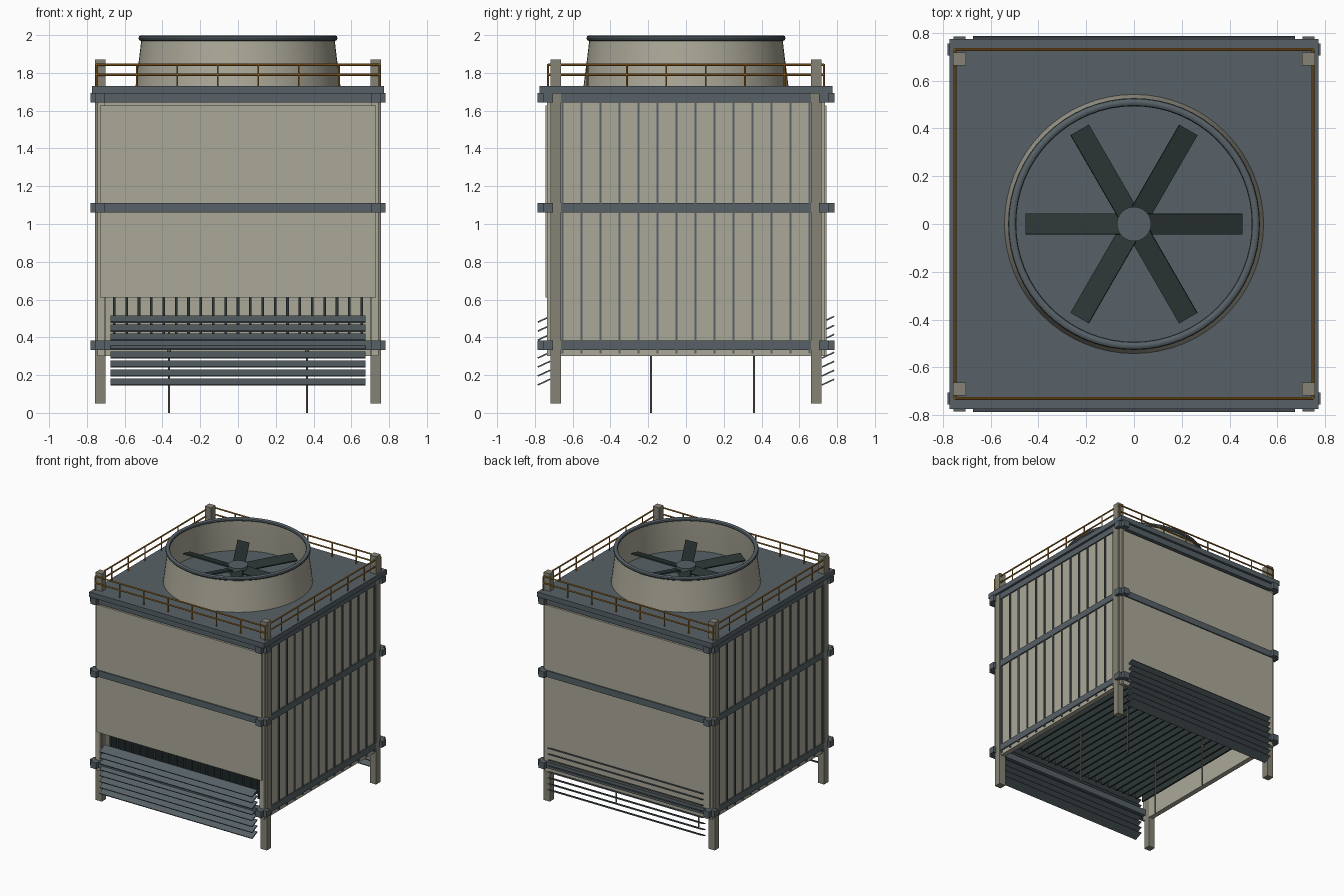
import bpy, bmesh, math
from mathutils import Matrix, Vector

cube = bpy.data.objects.get("Cube")
if cube:
    bpy.data.objects.remove(cube, do_unlink=True)


def material(name, r, g, b):
    m = bpy.data.materials.new(name)
    m.use_nodes = True
    m.diffuse_color = (r, g, b, 1)
    m.node_tree.nodes["Principled BSDF"].inputs["Base Color"].default_value = (r, g, b, 1)
    return m


TAN = material("casing_tan", .41, .395, .315)
POST = material("column_taupe", .24, .23, .18)
STEEL = material("slate_steel", .095, .12, .135)
DARK = material("dark_slate", .025, .036, .036)
OCHRE = material("railing_ochre", .40, .18, .025)


def finish(name, bm, mat, smooth=False):
    bmesh.ops.recalc_face_normals(bm, faces=bm.faces)
    mesh = bpy.data.meshes.new(name)
    bm.to_mesh(mesh)
    bm.free()
    mesh.materials.append(mat)
    ob = bpy.data.objects.new(name, mesh)
    bpy.context.collection.objects.link(ob)
    if smooth:
        bpy.ops.object.select_all(action='DESELECT')
        ob.select_set(True)
        bpy.context.view_layer.objects.active = ob
        bpy.ops.object.shade_smooth_by_angle(angle=math.radians(35))
    return ob


def box(bm, centre, size, rot=Matrix()):
    bmesh.ops.create_cube(bm, size=1, matrix=Matrix.Translation(centre) @ rot @ Matrix.Diagonal((*size, 1)))


def span(bm, x, y, z):
    """Box from (low, high) pairs."""
    pairs = (x, y, z)
    box(bm, [(a + b) / 2 for a, b in pairs], [b - a for a, b in pairs])


def rod(bm, a, b, r, sides=8):
    a, b = Vector(a), Vector(b)
    d = b - a
    rot = d.to_track_quat('Z', 'Y').to_matrix().to_4x4()
    bmesh.ops.create_cone(bm, cap_ends=True, segments=sides, radius1=r, radius2=r, depth=d.length,
                          matrix=Matrix.Translation((a + b) / 2) @ rot)


def lathe(name, profile, mat, steps=64):
    bm = bmesh.new()
    rings = [[bm.verts.new((r * math.cos(i * math.tau / steps), r * math.sin(i * math.tau / steps), z))
              for i in range(steps)] for r, z in profile]
    for a, b in zip(rings, rings[1:] + rings[:1]):
        for i in range(steps):
            j = (i + 1) % steps
            bm.faces.new((a[i], a[j], b[j], b[i]))
    return finish(name, bm, mat, True)


# Corner columns
bm = bmesh.new()
for sx in (-1, 1):
    for sy in (-1, 1):
        box(bm, (sx * .73, sy * .69, .96), (.055, .055, 1.82))
finish("corner_columns", bm, POST)

# Casing walls: sides and back reach low, the front stops above the air inlet
bm = bmesh.new()
for s in (-1, 1):
    box(bm, (s * .725, 0, .975), (.04, 1.47, 1.35))
finish("side_walls", bm, TAN)
bm = bmesh.new()
span(bm, (-.73, .73), (-.745, -.725), (.61, 1.628))
span(bm, (-.71, .71), (-.725, -.705), (1.55, 1.69))
finish("front_wall", bm, TAN)
bm = bmesh.new()
span(bm, (-.73, .73), (.725, .745), (.30, 1.628))
span(bm, (-.71, .71), (.705, .725), (1.55, 1.69))
finish("back_wall", bm, TAN)

# Vertical ribs on the side walls
bm = bmesh.new()
for s in (-1, 1):
    for i in range(14):
        box(bm, (s * .745, (i - 6.5) * .1005, .98), (.015, .012, 1.33))
finish("side_ribs", bm, STEEL)

# Ring beams with crossing ends
bm = bmesh.new()
for z in (.358, 1.086, 1.668):
    for s in (-1, 1):
        box(bm, (0, s * .73, z), (1.56, .05, .05))
        box(bm, (s * .73, 0, z), (.05, 1.57, .05))
finish("ring_beams", bm, STEEL)

# Roof deck
bm = bmesh.new()
span(bm, (-.773, .773), (-.775, .775), (1.69, 1.73))
finish("roof_deck", bm, STEEL)

# Inlet louvers, front and back tilted the same way
bm = bmesh.new()
tilt = Matrix.Rotation(math.radians(25), 4, 'X')
for s in (-1, 1):
    for i in range(8):
        box(bm, (0, s * .752, .163 + i * .0475), (1.35, .072, .008), tilt)
finish("inlet_louvers", bm, STEEL)

# Fill sheets inside
bm = bmesh.new()
for i in range(21):
    box(bm, ((i - 10) * .0655, 0, .68), (.014, 1.36, .52))
finish("fill_sheets", bm, DARK)

# Thin supply pipes below
bm = bmesh.new()
for x in (-.365, .365):
    for y in (-.185, .36):
        rod(bm, (x, y, 0), (x, y, .44), .006)
        rod(bm, (x, y, .325), (x, y, .34), .011)
finish("supply_pipes", bm, POST)

# Fan stack and rim
lathe("fan_stack", [(.543, 1.725), (.535, 1.79), (.523, 1.88), (.512, 1.975),
                    (.497, 1.975), (.503, 1.88), (.512, 1.79), (.518, 1.725)], TAN)
lathe("stack_rim", [(.510 + .017 * math.cos(a), 1.984 + .016 * math.sin(a))
                    for a in [i * math.tau / 10 for i in range(10)]], STEEL)

# Fan hub and blades
bm = bmesh.new()
rod(bm, (0, 0, 1.80), (0, 0, 1.86), .072, 24)
rod(bm, (0, 0, 1.72), (0, 0, 1.81), .03, 16)
finish("fan_hub", bm, STEEL, True)
bm = bmesh.new()
for i in range(6):
    turn = Matrix.Rotation(i * math.tau / 6, 4, 'Z')
    pitch = Matrix.Rotation(math.radians(14), 4, 'X')
    box(bm, turn @ Vector((.257, 0, 1.83)), (.396, .09, .01), turn @ pitch)
finish("fan_blades", bm, DARK)

# Guard railing
bm = bmesh.new()
X, Y, N = .75, .73, 7
for s in (-1, 1):
    for z in (1.79, 1.843):
        rod(bm, (-X, s * Y, z), (X, s * Y, z), .006)
        rod(bm, (s * X, -Y, z), (s * X, Y, z), .006)
    for i in range(N + 1):
        t = 2 * i / N - 1
        rod(bm, (t * X, s * Y, 1.73), (t * X, s * Y, 1.843), .005)
        if 0 < i < N:
            rod(bm, (s * X, t * Y, 1.73), (s * X, t * Y, 1.843), .005)
finish("guard_railing", bm, OCHRE)
